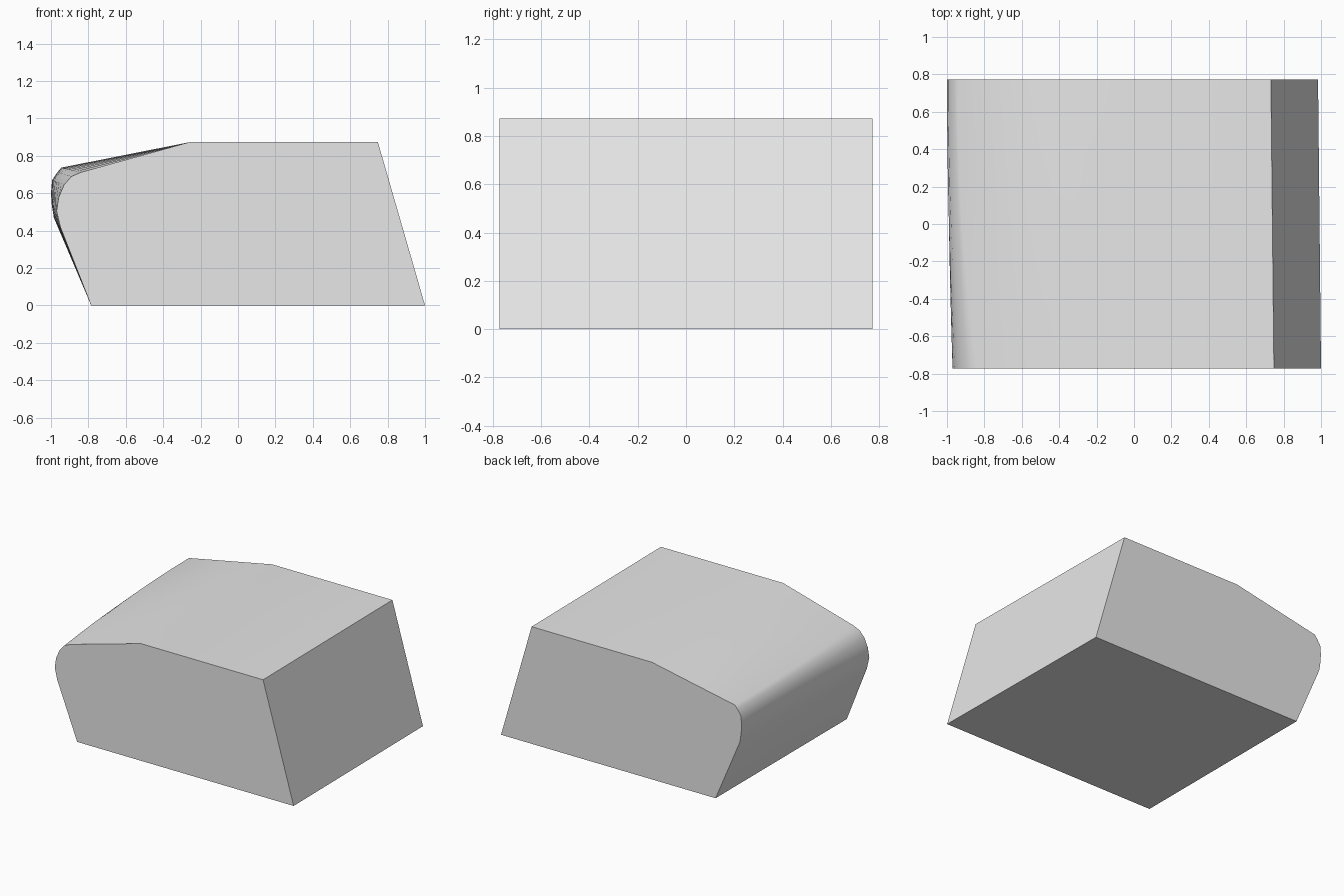
import bpy
import bmesh
import math

cube = bpy.data.objects.get("Cube")
if cube:
    bpy.data.objects.remove(cube, do_unlink=True)

HALF_DEPTH = 0.773
SECTIONS = 9

# Rounded nose outlines (x, z), bottom to top, at the two ends
FRONT_NOSE = [(-0.785, 0), (-0.95, 0.42), (-0.97, 0.505), (-0.958, 0.58),
              (-0.93, 0.645), (-0.89, 0.69), (-0.84, 0.712), (-0.26, 0.873)]
BACK_NOSE = [(-0.785, 0), (-0.985, 0.47), (-0.996, 0.54), (-1.0, 0.6),
             (-0.994, 0.67), (-0.965, 0.713), (-0.945, 0.737), (-0.26, 0.873)]


def section(s):
    """Closed outline at depth fraction s, easing between the two noses."""
    t = 1 - (1 - s) ** 2
    nose = [(a[0] + (b[0] - a[0]) * t, a[1] + (b[1] - a[1]) * t)
            for a, b in zip(FRONT_NOSE, BACK_NOSE)]
    shift = 0.016 * s
    return nose + [(0.748 - shift, 0.873), (1.0 - shift, 0)]


# Block body, lofted from front to back
bm = bmesh.new()
rings = []
for i in range(SECTIONS):
    s = i / (SECTIONS - 1)
    y = HALF_DEPTH * (2 * s - 1)
    rings.append([bm.verts.new((x, y, z)) for x, z in section(s)])
for a, b in zip(rings, rings[1:]):
    for j in range(len(a)):
        k = (j + 1) % len(a)
        bm.faces.new((a[j], a[k], b[k], b[j]))
bm.faces.new(rings[0])
bm.faces.new(rings[-1])
bmesh.ops.recalc_face_normals(bm, faces=bm.faces)

mesh = bpy.data.meshes.new("block_body")
bm.to_mesh(mesh)
bm.free()
body = bpy.data.objects.new("block_body", mesh)
bpy.context.collection.objects.link(body)

# Plain grey
grey = bpy.data.materials.new("plain_grey")
grey.use_nodes = True
colour = (0.8, 0.8, 0.8, 1)
grey.diffuse_color = colour
grey.node_tree.nodes["Principled BSDF"].inputs["Base Color"].default_value = colour
mesh.materials.append(grey)

# Soft nose, sharp rims
bpy.ops.object.select_all(action="DESELECT")
body.select_set(True)
bpy.context.view_layer.objects.active = body
bpy.ops.object.shade_smooth_by_angle(angle=math.radians(50))
